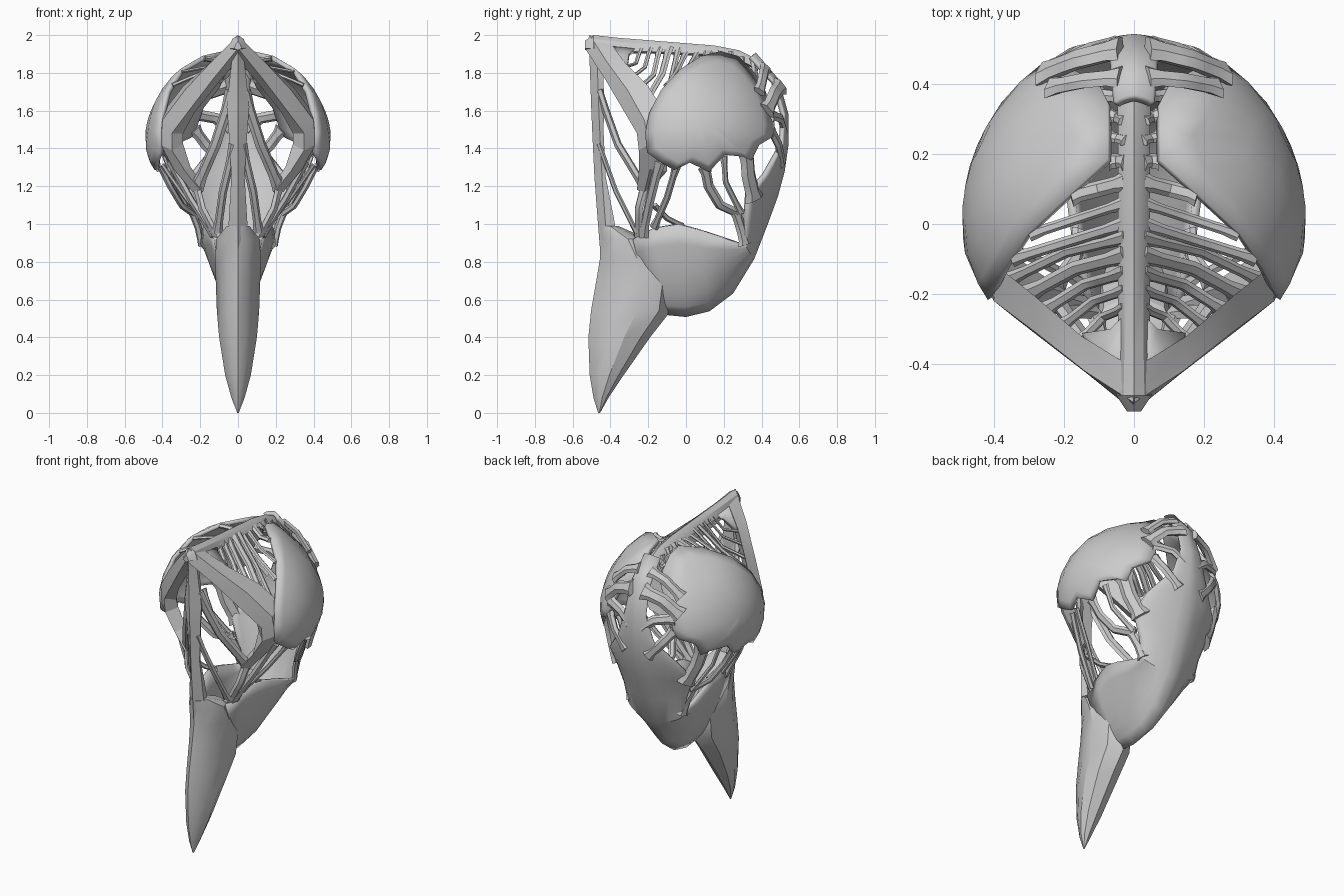
import bpy, bmesh, math, random
from mathutils import Vector

random.seed(4)
HEAD = Vector((0, 0.05, 1.4))


def finish(name, bm, mirror=True, thick=0, angle=28):
    bmesh.ops.recalc_face_normals(bm, faces=bm.faces)
    me = bpy.data.meshes.new(name)
    bm.to_mesh(me)
    bm.free()
    ob = bpy.data.objects.new(name, me)
    bpy.context.collection.objects.link(ob)
    if mirror:
        m = ob.modifiers.new("mirror", 'MIRROR')
        m.use_clip = True
    if thick:
        s = ob.modifiers.new("thickness", 'SOLIDIFY')
        s.thickness = thick
        s.offset = 0
    bpy.context.view_layer.objects.active = ob
    ob.select_set(True)
    bpy.ops.object.shade_smooth_by_angle(angle=math.radians(angle))
    ob.select_set(False)
    return ob


def skin(bm, rows, closed=False):
    """Bridge rows of points with quads."""
    vs = [[bm.verts.new(p) for p in r] for r in rows]
    n = len(vs[0])
    for a, b in zip(vs, vs[1:]):
        for i in range(n if closed else n - 1):
            j = (i + 1) % n
            bm.faces.new((a[i], a[j], b[j], b[i]))
    if closed:
        bm.faces.new(vs[0])
        bm.faces.new(vs[-1])


def strut(bm, pts, w, h=None):
    """Flat faceted bone lying on the head; flares at both ends."""
    pts = [Vector(p) for p in pts]
    h = h or w * 0.6
    rows, path = [], []
    for a, b in zip(pts, pts[1:]):
        path += [a, a.lerp(b, 0.35), a.lerp(b, 0.7)]
    path.append(pts[-1])
    for i, p in enumerate(path):
        t = (path[min(i + 1, len(path) - 1)] - path[max(i - 1, 0)]).normalized()
        side = t.cross(p - HEAD).normalized()
        out = side.cross(t)
        k = 1.4 if i in (0, len(path) - 1) else 1
        rows.append([p + side * (w * k * math.cos(q)) + out * (h * math.sin(q))
                     for q in [math.tau * s / 6 for s in range(6)]])
    skin(bm, rows, True)


# Beak: teardrop sections with a sharp front ridge (z, front y, back y, half width)
sections = [(0.0, -.465, -.455, .004), (.08, -.49, -.41, .035), (.2, -.51, -.33, .068),
            (.4, -.517, -.19, .1), (.54, -.503, -.08, .112), (.7, -.475, -.06, .118),
            (.82, -.455, -.12, .12), (.92, -.455, -.2, .115), (.99, -.46, -.36, .06)]
bm = bmesh.new()
rows = []
for z, f, b, w in sections:
    half = [(0, 0), (.42, .1), (.8, .32), (1, .58), (.75, .85), (0, 1)]
    ring = half + [(-x, y) for x, y in half[-2:0:-1]]
    rows.append([(x * w, f + (b - f) * y, z) for x, y in ring])
skin(bm, rows, True)
finish("beak", bm, False)

# Jaw, back plate and narrow crown strip: one sheet swept along the midline
spine = [  # midline y, z, then edge x, y, z
    (-.2, .6, .115, -.28, .92), (-.1, .53, .14, -.17, .98), (0, .52, .165, -.04, 1.0),
    (.12, .55, .18, .07, .97), (.24, .64, .185, .19, .93), (.35, .82, .19, .31, .89),
    (.42, 1.0, .22, .31, 1.02), (.475, 1.15, .27, .32, 1.16), (.51, 1.28, .25, .41, 1.26),
    (.53, 1.42, .12, .5, 1.42), (.53, 1.58, .07, .51, 1.58), (.48, 1.76, .06, .46, 1.75),
    (.36, 1.9, .05, .34, 1.88)]
bm = bmesh.new()
rows = []
for my, mz, ex, ey, ez in spine:
    row = []
    for k in range(7):
        s = k / 6
        t = s * math.pi / 2
        c = .5 * math.cos(t) + .5 * (1 - s)
        row.append((ex * (.6 * math.sin(t) + .4 * s), ey + (my - ey) * c, ez + (mz - ez) * c))
    rows.append(row)
skin(bm, rows)
finish("jaw_and_back_plate", bm, thick=.025)


# Side domes: outline in the side view projected onto the bulging head
def bulge(y, z):
    c = .475 if z > 1.45 else .42
    b = .53 if y > 0 else .4
    r = abs(y / b) ** 2 + abs((z - 1.45) / c) ** 1.8
    return max(.07, .48 * max(0, 1 - r) ** .5)


def on_head(y, z):
    return Vector((bulge(y, z), y, z))


outline = [(-.21, 1.48), (-.19, 1.58), (-.13, 1.7), (-.03, 1.81), (.08, 1.88), (.18, 1.905),
           (.27, 1.88), (.34, 1.81), (.4, 1.73), (.44, 1.62), (.46, 1.52), (.45, 1.46),
           (.38, 1.42), (.34, 1.34), (.3, 1.36), (.2, 1.37), (.12, 1.28), (.02, 1.33),
           (-.06, 1.29), (-.13, 1.33), (-.2, 1.38)]
bm = bmesh.new()
rows = [[on_head(.1 + (y - .1) * s, 1.55 + (z - 1.55) * s) for y, z in outline + outline[:1]]
        for s in (1, .85, .6, .3, .001)]
skin(bm, rows)
bmesh.ops.remove_doubles(bm, verts=bm.verts, dist=.003)
finish("side_dome", bm, thick=.025, angle=18)

# Crown ridge and nose bar along the midline
bm = bmesh.new()
skin(bm, [[(-w, y, z - h), (-w * .6, y, z - .02), (0, y, z), (w * .6, y, z - .02),
           (w, y, z - h), (0, y, z - h - .01)]
          for y, z, w, h in [(-.535, 1.97, .02, .04), (-.49, 2.0, .05, .07), (-.35, 1.985, .045, .07),
                             (-.1, 1.965, .045, .055), (.15, 1.945, .045, .05),
                             (.28, 1.92, .045, .05), (.38, 1.87, .05, .05)]], True)
finish("crown_ridge", bm, False)
bm = bmesh.new()
skin(bm, [[(0, f, z), (w, f + .04, z), (w * .8, f + d, z), (-w * .8, f + d, z), (-w, f + .04, z)]
          for z, f, w, d in [(.85, -.454, .03, .09), (1.0, -.466, .05, .09), (1.25, -.485, .035, .06),
                             (1.5, -.497, .05, .06), (1.62, -.502, .06, .07),
                             (1.85, -.51, .035, .07), (1.96, -.515, .03, .07)]], True)
finish("nose_bar", bm, False)

# Brow: wide band from the peak down to the cheek
bm = bmesh.new()
skin(bm, [[Vector(a), Vector(b), Vector(c), Vector(d)] for a, b, c, d in [
    ((0, -.535, 1.93), (0, -.51, 2.0), (.02, -.4, 1.96), (0, -.46, 1.87)),
    ((.13, -.43, 1.77), (.14, -.42, 1.86), (.15, -.32, 1.85), (.11, -.37, 1.74)),
    ((.26, -.33, 1.6), (.28, -.31, 1.71), (.29, -.2, 1.73), (.23, -.28, 1.59)),
    ((.35, -.26, 1.48), (.4, -.22, 1.55), (.39, -.12, 1.6), (.29, -.22, 1.48)),
    ((.35, -.25, 1.39), (.41, -.2, 1.42), (.42, -.1, 1.4), (.29, -.2, 1.42)),
    ((.28, -.25, 1.28), (.34, -.19, 1.29), (.33, -.1, 1.28), (.25, -.18, 1.3)),
    ((.2, -.26, 1.18), (.24, -.22, 1.17), (.23, -.18, 1.19), (.18, -.2, 1.2))]], True)
finish("brow", bm, angle=20)

# Peak web: small panel filling the corner between crown ridge and brow
bm = bmesh.new()
skin(bm, [[(.02, -.47, 1.96), (.03, -.38, 1.93), (.03, -.27, 1.92)],
          [(.06, -.44, 1.92), (.08, -.36, 1.88), (.06, -.3, 1.9)],
          [(.12, -.39, 1.86), (.13, -.34, 1.84), (.14, -.31, 1.84)]])
finish("peak_web", bm, thick=.025)

# Face struts between nose bar, cheek and beak
bm = bmesh.new()
for pts, w in [
    ([(.03, -.46, 1.7), (.12, -.36, 1.42), (.22, -.22, 1.19)], .03),
    ([(.02, -.46, 1.42), (.08, -.37, 1.17), (.11, -.26, .95)], .022),
    ([(.22, -.22, 1.2), (.19, -.25, 1.08), (.11, -.25, .93)], .027),
    ([(.36, -.14, 1.33), (.25, -.19, 1.13), (.13, -.23, .94)], .026),
    ([(.4, -.05, 1.31), (.28, -.1, 1.14), (.15, -.17, .98)], .018),
    ([(.22, -.17, 1.1), (.17, -.1, 1.03), (.15, -.02, .99)], .022)]:
    strut(bm, pts, w)
finish("face_struts", bm)

# Temple struts framing the openings behind the dome
bm = bmesh.new()
for pts, w in [
    ([(.41, .1, 1.3), (.36, .12, 1.2), (.3, .18, 1.1), (.23, .29, 1.05)], .027),
    ([(.25, .26, 1.08), (.21, .29, .98), (.19, .31, .89)], .028),
    ([(.39, .2, 1.36), (.34, .21, 1.22), (.25, .29, 1.06)], .016),
    ([(.35, .32, 1.39), (.31, .33, 1.26), (.25, .36, 1.13)], .045),
    ([(.23, .45, 1.5), (.17, .49, 1.42), (.08, .51, 1.32)], .03),
    ([(.23, .45, 1.58), (.12, .5, 1.56), (.04, .52, 1.5)], .03),
    ([(.04, .5, 1.73), (.16, .47, 1.69), (.26, .43, 1.6)], .04),
    ([(.04, .42, 1.83), (.14, .41, 1.79), (.24, .39, 1.7)], .03)]:
    strut(bm, pts, w)
finish("temple_struts", bm)

# Crown lattice: uneven thin struts from the ridge to brow and dome
bm = bmesh.new()
a, b = Vector((.15, -.33, 1.83)), Vector((.36, -.16, 1.61))
for i in range(5):
    f = i / 4
    p = Vector((.025, -.24 + .2 * f, 1.93))
    q = a.lerp(b, f)
    mid = p.lerp(q, .5) + Vector((0, .02, random.uniform(-.04, 0)))
    strut(bm, [p, mid, q], random.uniform(.014, .024))
edge = [(-.1, 1.74), (-.03, 1.81), (.08, 1.88), (.18, 1.89), (.25, 1.87), (.31, 1.83), (.37, 1.76)]
for i, (y, z) in enumerate(edge):
    p = Vector((.025, .0 + .06 * i, 1.91 - max(0, i - 4) * .03))
    q = on_head(y, z) - Vector((0, 0, .005))
    strut(bm, [p, p.lerp(q, .5) + Vector((0, 0, random.uniform(-.03, -.01))), q],
          random.uniform(.014, .024))
finish("crown_lattice", bm)
